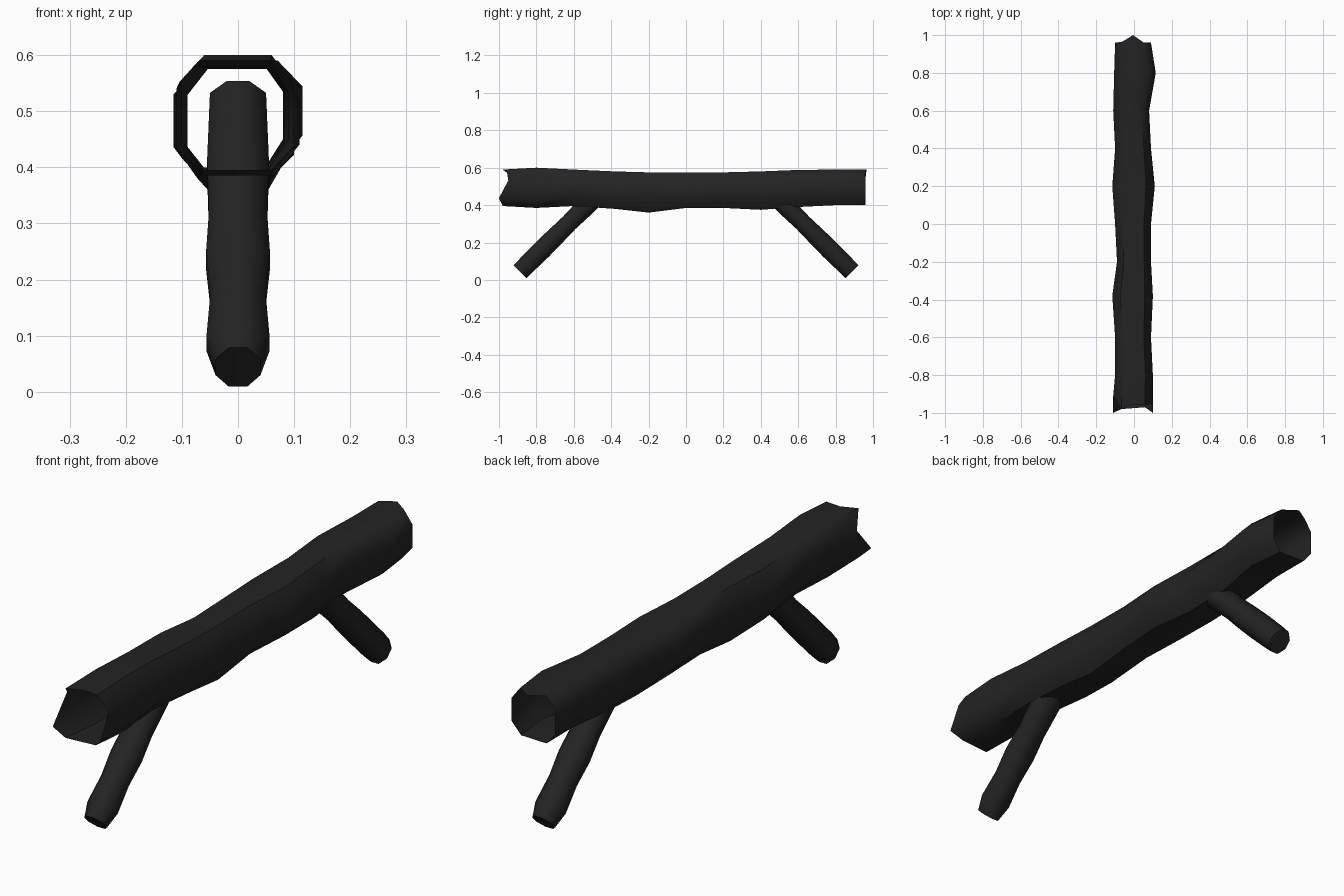
import bpy, bmesh, math, random
from mathutils import Vector

if "Cube" in bpy.data.objects:
    bpy.data.objects.remove(bpy.data.objects["Cube"])

random.seed(4)

bark = bpy.data.materials.new("charcoal_bark")
bark.diffuse_color = (0.017, 0.017, 0.017, 1)
bark.use_nodes = True
bark.node_tree.nodes["Principled BSDF"].inputs["Base Color"].default_value = bark.diffuse_color


def loft(name, rings, capped):
    """Skin a list of closed rings into one tube."""
    bm = bmesh.new()
    loops = [[bm.verts.new(p) for p in ring] for ring in rings]
    n = len(loops[0])
    for a, b in zip(loops, loops[1:]):
        for i in range(n):
            j = (i + 1) % n
            bm.faces.new((a[i], a[j], b[j], b[i]))
    if capped:
        bm.faces.new(loops[0])
        bm.faces.new(loops[-1])
        bmesh.ops.recalc_face_normals(bm, faces=bm.faces)
    mesh = bpy.data.meshes.new(name)
    bm.to_mesh(mesh)
    bm.free()
    mesh.materials.append(bark)
    obj = bpy.data.objects.new(name, mesh)
    bpy.context.collection.objects.link(obj)
    bpy.ops.object.select_all(action='DESELECT')
    obj.select_set(True)
    bpy.context.view_layer.objects.active = obj
    bpy.ops.object.shade_smooth_by_angle(angle=math.radians(50))
    return obj


# Hollow trunk: squarish section stretched to the extents of each ring
section = [(1, -.5), (1, .5), (.6, 1), (0, 1), (-.6, 1),
           (-1, .5), (-1, -.5), (-.6, -1), (.6, -1)]
extents = [  # y, left, right, bottom, top
    (-1, -.11, .10, .395, .59), (-.8, -.10, .10, .385, .60),
    (-.6, -.10, .09, .395, .59), (-.38, -.115, .10, .38, .58),
    (-.2, -.09, .09, .36, .575), (0, -.10, .09, .385, .575),
    (.2, -.115, .11, .385, .575), (.4, -.10, .09, .375, .58),
    (.6, -.11, .08, .39, .588), (.8, -.105, .115, .40, .59),
    (.96, -.10, .09, .40, .59)]
front_edge = [-1, -.95, -.96, -.955, -.98, -.91, -1, -.98, -.97]
back_edge = [.96, .96, .96, 1, .965, .96, .96, .96, .955]
rings = []
for k, (y, left, right, low, high) in enumerate(extents):
    ring = []
    for i, (u, v) in enumerate(section):
        if abs(u) == 1:
            v += random.uniform(-.12, .12)
        x = (left + right) / 2 + u * (right - left) / 2
        z = (low + high) / 2 + v * (high - low) / 2
        if k == 0:
            yy = front_edge[i]
        elif k == len(extents) - 1:
            yy = back_edge[i]
        else:
            yy = y
        ring.append((x, yy, z))
    rings.append(ring)
loft("hollow_trunk", rings, False)

# Splayed branch legs, reaching up inside the trunk
girth = [(0, .04, .049), (.09, .056, .05), (.25, .049, .052), (.4, .057, .05),
         (.55, .052, .047), (.75, .055, .052), (1, .05, .05)]
for name, side in (("front_leg", -1), ("back_leg", 1)):
    foot = Vector((0, side * .888, .044))
    top = Vector((0, side * .41, .518))
    axis = (top - foot).normalized()
    across = Vector((1, 0, 0))
    up = axis.cross(across) * -side
    rings = []
    for t, rx, rp in girth:
        centre = foot.lerp(top, t)
        ring = []
        for i in range(8):
            a = math.radians(22.5 + 45 * i)
            r = 1 / math.cos(math.radians(22.5))
            ring.append(centre + across * (rx * r * math.cos(a))
                        + up * (rp * r * math.sin(a)))
        rings.append(ring)
    loft(name, rings, True)
